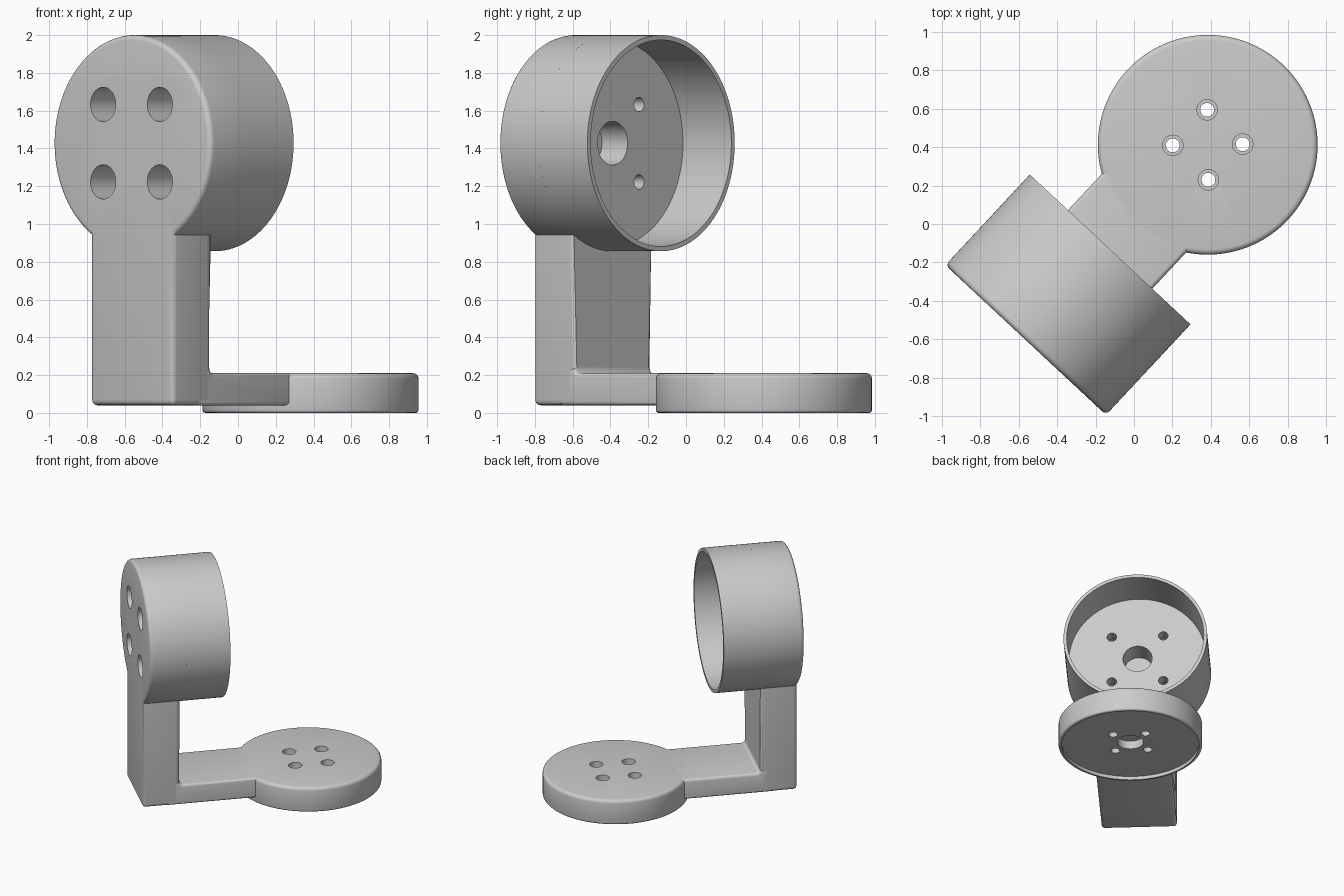
import bpy, bmesh, math
from mathutils import Matrix, Vector

if "Cube" in bpy.data.objects:
    bpy.data.objects.remove(bpy.data.objects["Cube"])

# Main dimensions: local frame has the base disc axis at the origin, cup axis along -y
R, WALL_R = 0.572, 0.546
HALF_W = 0.3
FRONT, FLOOR, RIM = 1.39, 1.095, 0.745
CUP_Z = 1.428
ARM_LOW, ARM_TOP = 0.04, 0.21
ROUND = 0.028
PLACE = Matrix.Translation((0.384, 0.4125, 0)) @ Matrix.Rotation(math.radians(-43), 4, 'Z')
CUP_AXIS = Matrix.Translation((0, 0, CUP_Z)) @ Matrix.Rotation(math.radians(90), 4, 'X')

grey = bpy.data.materials.new("plain grey")
grey.use_nodes = True
colour = (0.6, 0.6, 0.6, 1)
grey.diffuse_color = colour
grey.node_tree.nodes["Principled BSDF"].inputs["Base Color"].default_value = colour


def arc(cx, cy, r, start, end, steps):
    angles = [math.radians(start + (end - start) * i / steps) for i in range(steps + 1)]
    return [(cx + r * math.cos(a), cy + r * math.sin(a)) for a in angles]


def lathe(bm, profile, matrix=Matrix(), steps=128):
    """Spin a closed (radius, height) profile about z."""
    part = bmesh.new()
    verts = [part.verts.new((r, 0, h)) for r, h in profile]
    edges = [part.edges.new((verts[i], verts[(i + 1) % len(verts)]))
             for i in range(len(verts)) if profile[i][0] + profile[(i + 1) % len(verts)][0] > 0]
    bmesh.ops.spin(part, geom=verts + edges, cent=(0, 0, 0), axis=(0, 0, 1),
                   angle=math.tau, steps=steps)
    bmesh.ops.remove_doubles(part, verts=part.verts, dist=1e-5)
    bmesh.ops.transform(part, matrix=matrix, verts=part.verts)
    bmesh.ops.recalc_face_normals(part, faces=part.faces)
    temp = bpy.data.meshes.new("temp")
    part.to_mesh(temp)
    part.free()
    bm.from_mesh(temp)
    bpy.data.meshes.remove(temp)


def extrude(bm, points, offset):
    face = bm.faces.new([bm.verts.new(p) for p in points])
    result = bmesh.ops.extrude_face_region(bm, geom=[face], use_keep_orig=True)
    moved = [v for v in result["geom"] if isinstance(v, bmesh.types.BMVert)]
    bmesh.ops.translate(bm, vec=offset, verts=moved)
    bmesh.ops.recalc_face_normals(bm, faces=bm.faces)


def bevel(bm, test, size=ROUND):
    edges = [e for e in bm.edges if test(e.verts[0].co, e.verts[1].co)]
    bmesh.ops.bevel(bm, geom=edges, offset=size, segments=4, profile=0.5,
                    affect='EDGES', clamp_overlap=False)


def finish(bm, name, cutter=None):
    mesh = bpy.data.meshes.new(name)
    bm.to_mesh(mesh)
    bm.free()
    mesh.transform(PLACE)
    mesh.materials.append(grey)
    obj = bpy.data.objects.new(name, mesh)
    bpy.context.collection.objects.link(obj)
    bpy.ops.object.select_all(action='DESELECT')
    obj.select_set(True)
    bpy.context.view_layer.objects.active = obj
    if cutter:
        mod = obj.modifiers.new("holes", 'BOOLEAN')
        mod.operation, mod.solver, mod.object = 'DIFFERENCE', 'EXACT', cutter
        bpy.ops.object.modifier_apply(modifier=mod.name)
        bpy.data.objects.remove(cutter)
    bpy.ops.object.shade_smooth_by_angle(angle=math.radians(32))
    return obj


def screw_profile(wide, narrow, top, step, low):
    return [(0, low), (narrow, low), (narrow, step), (wide, step), (wide, top), (0, top)]


def drill(name, axis, spots, profile, pocket):
    """Stepped screw holes and one blind centre pocket."""
    bm = bmesh.new()
    for x, y in spots:
        lathe(bm, profile, axis @ Matrix.Translation((x, y, 0)), 40)
    lathe(bm, pocket, axis, 64)
    tool = finish(bm, name)
    tool.hide_render = True
    return tool


# Base disc with a shallow recess below
spots = [(0.182 * math.cos(math.radians(a)), 0.182 * math.sin(math.radians(a)))
         for a in (44, 134, 224, 314)]
tool = drill("base_drill", Matrix(), spots, screw_profile(0.053, 0.036, 0.3, 0.12, -0.1),
             [(0, -0.1), (0.105, -0.1), (0.105, 0.1), (0, 0.1)])
bm = bmesh.new()
lathe(bm, [(0, 0.03), (WALL_R, 0.03), (WALL_R, 0)] + arc(R - 0.015, 0.015, 0.015, -90, 0, 3)
      + arc(R - ROUND, ARM_TOP - ROUND, ROUND, 0, 90, 4) + [(0, ARM_TOP)])
finish(bm, "base_disc", tool)

# Horizontal arm with a small fillet into the column
bm = bmesh.new()
side = [(-0.47, ARM_TOP), (-0.47, ARM_LOW), (-1.2, ARM_LOW), (-1.2, ARM_TOP + 0.03)]
side += arc(-FLOOR + 0.03, ARM_TOP + 0.03, 0.03, 180, 270, 5)
extrude(bm, [(-HALF_W, y, z) for y, z in side], (2 * HALF_W, 0, 0))
bevel(bm, lambda a, b: abs(a.x - b.x) < 1e-5, 0.022)
finish(bm, "horizontal_arm")

# Column and cup back plate in one keyhole outline
s = 0.205
tool = drill("cup_drill", CUP_AXIS, [(x, z) for x in (-s, s) for z in (-s, s)],
             screw_profile(0.091, 0.038, 1.5, 1.19, 0.9),
             [(0, 0.9), (0.116, 0.9), (0.116, 1.28), (0, 1.28)])
bm = bmesh.new()
join = math.degrees(math.acos(HALF_W / R))
outline = arc(0, CUP_Z, R, -join, 180 + join, 110) + [(-HALF_W, ARM_LOW), (HALF_W, ARM_LOW)]
extrude(bm, [(x, -FLOOR, z) for x, z in outline], (0, FLOOR - FRONT, 0))


def rounded(a, b):
    front = max(a.y, b.y) < -FRONT + 1e-4
    column = (abs(a.x - b.x) < 1e-4 and abs(abs(a.x) - HALF_W) < 1e-4
              and min(a.z, b.z) < ARM_LOW + 1e-4)
    return front or column


bevel(bm, rounded)
finish(bm, "column_and_back_plate", tool)

# Thin cup wall
bm = bmesh.new()
lathe(bm, [(WALL_R, RIM), (R, RIM), (R, FLOOR), (WALL_R, FLOOR)], CUP_AXIS)
finish(bm, "cup_wall")
